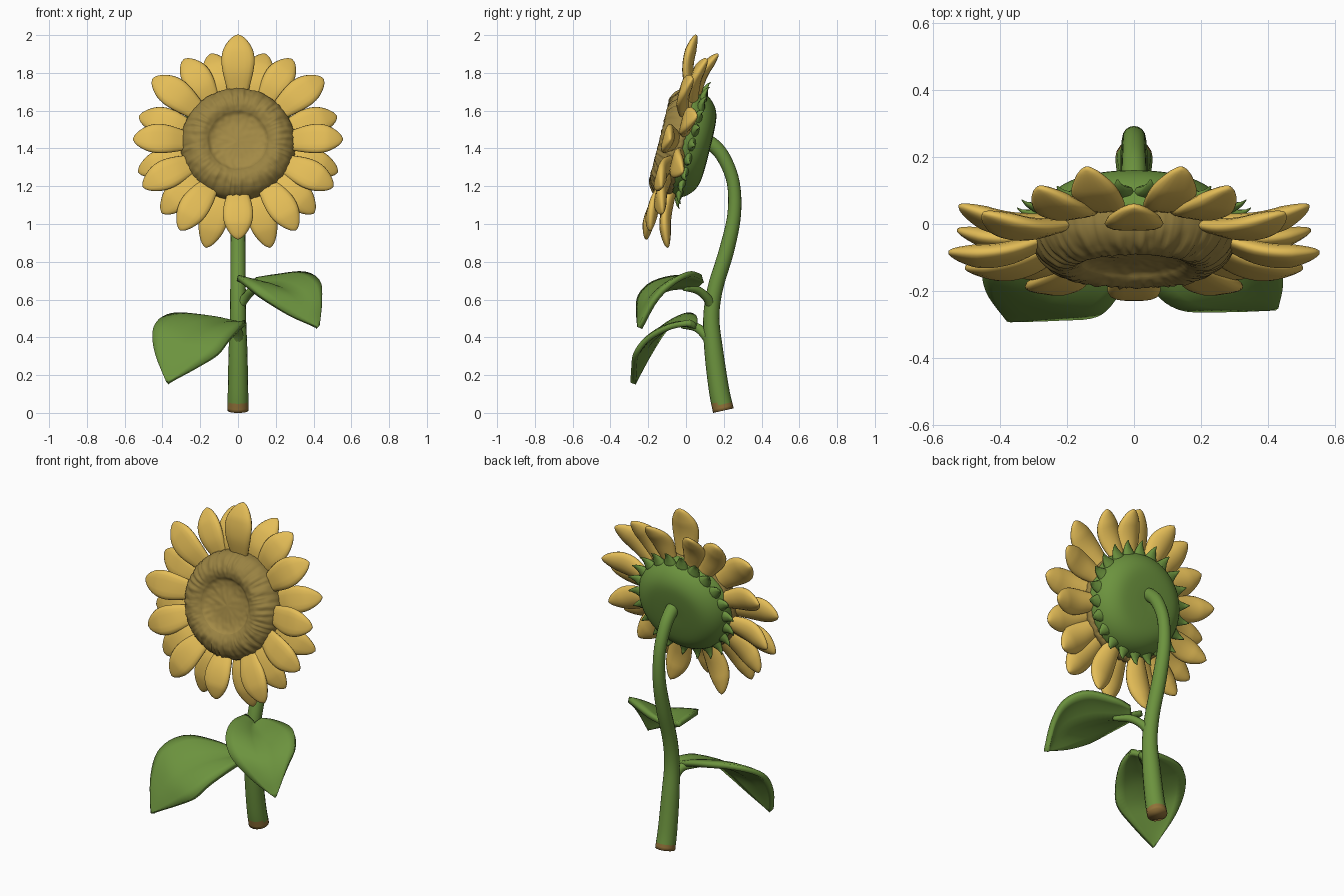
import bpy, bmesh, math
from mathutils import Vector, Matrix, noise

if "Cube" in bpy.data.objects:
    bpy.data.objects.remove(bpy.data.objects["Cube"])


def material(name, rgb):
    m = bpy.data.materials.new(name)
    lin = [(c / 255 / 12.92) if c < 11 else ((c / 255 + 0.055) / 1.055) ** 2.4 for c in rgb]
    m.diffuse_color = (*lin, 1)
    m.use_nodes = True
    m.node_tree.nodes["Principled BSDF"].inputs["Base Color"].default_value = m.diffuse_color
    return m


GREEN = material("leaf green", (108, 147, 62))
YELLOW = material("petal yellow", (228, 189, 87))
SEED = material("seed brown", (153, 130, 66))
CENTRE = material("centre brown", (163, 138, 70))
CUT = material("cut stem brown", (146, 114, 57))

# Flower head frame: local x right, y up the face, z out of the face
A = math.radians(14)
s, c = math.sin(A), math.cos(A)
HEAD = Matrix(((1, 0, 0, 0), (0, s, -c, -0.01), (0, c, s, 1.43), (0, 0, 0, 1)))


def make(name, verts, faces, mats, rule=None, world=None):
    me = bpy.data.meshes.new(name)
    me.from_pydata([tuple(v) for v in verts], [], faces)
    bm = bmesh.new()
    bm.from_mesh(me)
    bmesh.ops.remove_doubles(bm, verts=bm.verts, dist=1e-5)
    bmesh.ops.recalc_face_normals(bm, faces=bm.faces)
    for f in bm.faces:
        f.smooth = True
        if rule:
            f.material_index = rule(f.calc_center_median())
    if world:
        bm.transform(world)
    bm.to_mesh(me)
    bm.free()
    for m in mats:
        me.materials.append(m)
    ob = bpy.data.objects.new(name, me)
    bpy.context.collection.objects.link(ob)
    return ob


def spline(points, n):
    """Catmull-Rom samples, n per span."""
    p = [Vector(q) for q in points]
    p = [2 * p[0] - p[1]] + p + [2 * p[-1] - p[-2]]
    out = []
    for i in range(1, len(p) - 2):
        a, b, d, e = p[i - 1:i + 3]
        for k in range(n):
            t = k / n
            out.append(0.5 * (2 * b + (d - a) * t + (2 * a - 5 * b + 4 * d - e) * t * t
                              + (3 * b - a - 3 * d + e) * t ** 3))
    return out + [p[-2]]


def loft(rings, caps=True):
    n = len(rings[0])
    verts = [v for r in rings for v in r]
    faces = [(i * n + j, i * n + (j + 1) % n, (i + 1) * n + (j + 1) % n, (i + 1) * n + j)
             for i in range(len(rings) - 1) for j in range(n)]
    if caps:
        faces += [tuple(range(n))[::-1], tuple(range(len(verts) - n, len(verts)))]
    return verts, faces


def tube(name, points, mats, rule=None, sides=16):
    """points: (x, y, z, radius)"""
    pts = spline(points, 6)
    rings = []
    for i, p in enumerate(pts):
        t = (pts[min(i + 1, len(pts) - 1)] - pts[max(i - 1, 0)]).xyz.normalized()
        u = Vector((1, 0, 0))
        u = (u - t * u.dot(t)).normalized()
        w = t.cross(u)
        rings.append([p.xyz + (u * math.cos(k * math.tau / sides) + w * math.sin(k * math.tau / sides)) * p[3]
                      for k in range(sides)])
    return make(name, *loft(rings), mats, rule)


# Stem with a brown cut end
stem = tube("stem", [(0, .198, .012, .056), (0, .175, .12, .054), (0, .148, .32, .05),
                     (0, .134, .5, .043), (0, .155, .66, .041), (0, .215, .86, .04), (0, .255, 1.05, .036),
                     (0, .25, 1.22, .034), (0, .2, 1.35, .036), (0, .14, 1.42, .038), (0, .08, 1.45, .04)],
            [GREEN, CUT], lambda p: 1 if p.z < .05 else 0)
for v in stem.data.vertices:
    v.co.z = max(v.co.z, 0)

# Leaves: left, middle and right rails joined into a creased blade
def leaf(name, rows):
    rails = [spline([r[k] for r in rows], 5) for k in range(3)]
    cols = 9
    verts = []
    for L, M, R in zip(*rails):
        for j in range(cols):
            u = j / (cols - 1) * 2 - 1
            edge = L if u < 0 else R
            a = abs(u)
            p = M.lerp(edge, a)
            p.z += 0.05 * a * (1 - a) * (L - R).length / 0.45
            verts.append(p)
    n = len(rails[0])
    faces = [(i * cols + j, i * cols + j + 1, (i + 1) * cols + j + 1, (i + 1) * cols + j)
             for i in range(n - 1) for j in range(cols - 1)]
    ob = make(name, verts, faces, [GREEN])
    sol = ob.modifiers.new("thickness", 'SOLIDIFY')
    sol.thickness, sol.offset = .03, 0
    return ob


leaf("lower_leaf", [
    ((-.02, .06, .475), (.02, .05, .46), (.04, .02, .48)),
    ((-.18, .05, .505), (-.07, -.02, .47), (.01, -.1, .45)),
    ((-.35, .0, .515), (-.18, -.11, .445), (-.05, -.21, .385)),
    ((-.44, -.1, .455), (-.28, -.2, .37), (-.11, -.265, .31)),
    ((-.44, -.185, .33), (-.34, -.245, .27), (-.22, -.275, .24)),
    ((-.376, -.278, .16), (-.372, -.28, .155), (-.368, -.28, .16))])
leaf("upper_leaf", [
    ((.1, .09, .705), (.07, .06, .675), (.0, .07, .71)),
    ((.2, .08, .72), (.12, 0, .67), (0, -.06, .715)),
    ((.35, .02, .735), (.21, -.09, .66), (.045, -.18, .68)),
    ((.43, -.07, .69), (.31, -.17, .62), (.13, -.245, .61)),
    ((.44, -.16, .6), (.38, -.215, .55), (.27, -.25, .52)),
    ((.424, -.24, .455), (.42, -.245, .45), (.414, -.245, .455))])
tube("lower_petiole", [(0, .14, .36, .032), (0, .095, .42, .026), (-.02, .05, .455, .024), (-.09, -.02, .46, .014)],
     [GREEN], sides=10)
tube("upper_petiole", [(0, .14, .56, .032), (.04, .11, .61, .024), (.08, .06, .65, .022), (.14, -.01, .66, .014)],
     [GREEN], sides=10)


# Flower head: green back and seed disc turned around the face axis
def lathe(name, profile, seg, n, mats, rule=None, bump=None, drop=0):
    rings = []
    for q in spline(profile, n):
        ring = []
        for k in range(seg):
            a = k * math.tau / seg
            r, z = max(q.x, 0), q.y
            if bump:
                r, z = bump(r, z, a)
            ring.append((r * math.cos(a), r * math.sin(a) - drop, z))
        rings.append(ring)
    return make(name, *loft(rings, False), mats, rule, HEAD)


lathe("flower_back", [(0, -.14), (.1, -.14), (.19, -.13), (.25, -.095), (.285, -.04), (.29, .02), (.2, .04), (0, .04)],
      64, 4, [GREEN], drop=.005)


def florets(r, z, a):
    amt = min(1, max(0, (r - .16) / .07))
    g = noise.noise(Vector((math.cos(a) * 17, math.sin(a) * 17, r * 10)))
    fine = noise.noise(Vector((r * math.cos(a) * 40, r * math.sin(a) * 40, z * 10)))
    return r + amt * .004 * g, z + amt * .008 * g + .003 * fine


lathe("seed_disc", [(0, .092), (.09, .09), (.14, .1), (.165, .118), (.2, .13), (.24, .122),
                    (.28, .09), (.302, .045), (.295, 0), (.2, -.01)],
      200, 5, [SEED, CENTRE], lambda p: 1 if math.hypot(p.x, p.y + .015) < .155 else 0, florets, .015)


# Petals: (angle from up, tip radius, tip forward, half width)
WIDTH = [(0, .5), (.2, .72), (.4, .92), (.58, 1), (.74, .9), (.87, .64), (.96, .34), (1, .06)]


def petal(name, deg, tip, fwd, half):
    rings = []
    base = 0.02 if fwd > .02 else -.01
    for q in spline(WIDTH, 3):
        t, w = q.x, q.y * half
        r = .23 + (tip - .23) * t
        z = base + (fwd - .008 - base) * t + .03 * math.sin(math.pi * t)
        ring = []
        for k in range(16):
            a = k * math.tau / 16
            x = math.cos(a)
            th = .03 * min(1, q.y + .1)
            ring.append((x * w, r, z + math.sin(a) * th + .012 * abs(x) ** 1.5 * q.y))
        rings.append(ring)
    make(name, *loft(rings), [YELLOW], None, HEAD @ Matrix.Rotation(-math.radians(deg), 4, 'Z'))


PETALS = [(16, .52, -.05, .075), (32, .54, 0, .078), (53, .565, .05, .082), (74, .545, -.02, .075),
          (90, .555, .085, .08), (106, .55, -.02, .075), (117, .565, .07, .08), (134, .56, .03, .08),
          (148, .58, .07, .08), (163, .585, -.04, .075)]
petal("petal_top", 0, .57, .085, .088)
petal("petal_bottom", 180, .545, .08, .08)
for i, (deg, tip, fwd, half) in enumerate(PETALS):
    petal(f"petal_right_{i}", deg, tip, fwd, half)
    petal(f"petal_left_{i}", -deg, tip, fwd, half)

# Sepals: small pointed green bracts around the back rim
for i in range(22):
    rings = []
    for r, z, w in ((.24, -.045, .045), (.28, -.04, .038), (.31, -.04, .024), (.335, -.048, .012), (.35, -.06, .003)):
        rings.append([(math.cos(k * math.tau / 10) * w, r, z + math.sin(k * math.tau / 10) * w * .55)
                      for k in range(10)])
    make(f"sepal_{i}", *loft(rings), [GREEN], None, HEAD @ Matrix.Rotation(math.tau * (i + .5) / 22, 4, 'Z'))
